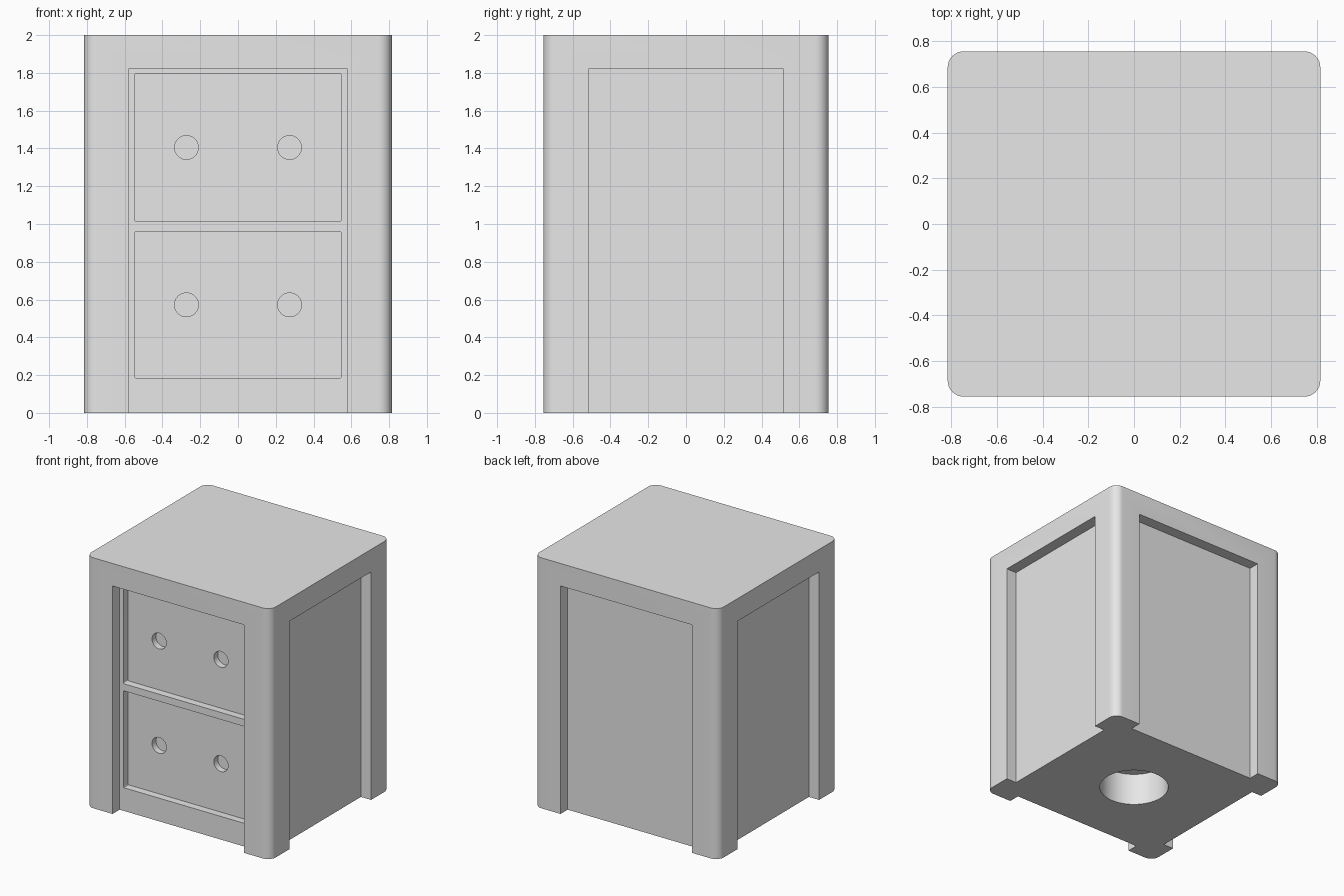
import bpy, bmesh, math
from mathutils import Matrix, Vector

if "Cube" in bpy.data.objects:
    bpy.data.objects.remove(bpy.data.objects["Cube"], do_unlink=True)

HALF_X, HALF_Y, HEIGHT = 0.815, 0.755, 2.0
PANEL_DEPTH, DRAWER_DEPTH, GRIP_DEPTH = 0.09, 0.06, 0.05
PANEL_TOP = 1.82

grey = bpy.data.materials.new("light_grey")
grey.use_nodes = True
grey.diffuse_color = (0.8, 0.8, 0.8, 1)
grey.node_tree.nodes["Principled BSDF"].inputs["Base Color"].default_value = (0.8, 0.8, 0.8, 1)


def to_object(bm, name):
    mesh = bpy.data.meshes.new(name)
    bm.to_mesh(mesh)
    bm.free()
    mesh.materials.append(grey)
    obj = bpy.data.objects.new(name, mesh)
    bpy.context.collection.objects.link(obj)
    return obj


def box(name, low, high, axis=2, radius=0, segments=8):
    """Box between two corners, with the edges along one axis rounded."""
    low, high = Vector(low), Vector(high)
    bm = bmesh.new()
    bmesh.ops.create_cube(bm, size=1)
    bmesh.ops.scale(bm, vec=high - low, verts=bm.verts)
    bmesh.ops.translate(bm, vec=(low + high) / 2, verts=bm.verts)
    if radius:
        edges = [e for e in bm.edges
                 if abs((e.verts[0].co - e.verts[1].co).normalized()[axis]) > 0.9]
        bmesh.ops.bevel(bm, geom=edges, offset=radius, segments=segments,
                        profile=0.5, affect='EDGES')
    return to_object(bm, name)


def cylinder(name, centre, radius, length, along_y=False, sides=48):
    bm = bmesh.new()
    turn = Matrix.Rotation(math.pi / 2, 4, 'X') if along_y else Matrix()
    bmesh.ops.create_cone(bm, cap_ends=True, segments=sides, radius1=radius,
                          radius2=radius, depth=length,
                          matrix=Matrix.Translation(centre) @ turn)
    return to_object(bm, name)


# Solid cabinet with rounded upright corners
cabinet = box("cabinet", (-HALF_X, -HALF_Y, 0), (HALF_X, HALF_Y, HEIGHT), radius=0.07)
cutters = []

# Recessed panels on all four sides, open at the floor
for s in (-1, 1):
    xs = sorted((s * (HALF_X - PANEL_DEPTH), s * (HALF_X + 0.1)))
    cutters.append(box("side_recess", (xs[0], -0.515, -0.1), (xs[1], 0.515, PANEL_TOP)))
    ys = sorted((s * (HALF_Y - PANEL_DEPTH), s * (HALF_Y + 0.1)))
    cutters.append(box("end_recess", (-0.58, ys[0], -0.1), (0.58, ys[1], PANEL_TOP)))

# Two sunken drawer fronts, each with a pair of round finger holes
front = -HALF_Y + PANEL_DEPTH
drawer = front + DRAWER_DEPTH
for bottom, top, grip in ((0.185, 0.958, 0.572), (1.015, 1.795, 1.405)):
    cutters.append(box("drawer_recess", (-0.547, front - 0.04, bottom),
                       (0.547, drawer, top), axis=1, radius=0.007, segments=3))
    for x in (-0.273, 0.273):
        cutters.append(cylinder("finger_hole", (x, drawer, grip), 0.063,
                                2 * GRIP_DEPTH, along_y=True))

# Round socket in the underside
cutters.append(cylinder("base_socket", (0, 0, 0), 0.257, 0.52, sides=64))

# Cut every recess, then discard the cutters
for cutter in cutters:
    cutter.hide_render = True
    cut = cabinet.modifiers.new(cutter.name, 'BOOLEAN')
    cut.operation = 'DIFFERENCE'
    cut.solver = 'EXACT'
    cut.object = cutter
bpy.context.view_layer.update()
result = bpy.data.meshes.new_from_object(
    cabinet.evaluated_get(bpy.context.evaluated_depsgraph_get()))
cabinet.modifiers.clear()
cabinet.data = result
result.name = "cabinet"
for cutter in cutters:
    bpy.data.objects.remove(cutter, do_unlink=True)

bpy.ops.object.select_all(action='DESELECT')
cabinet.select_set(True)
bpy.context.view_layer.objects.active = cabinet
bpy.ops.object.shade_smooth_by_angle(angle=math.radians(30))
